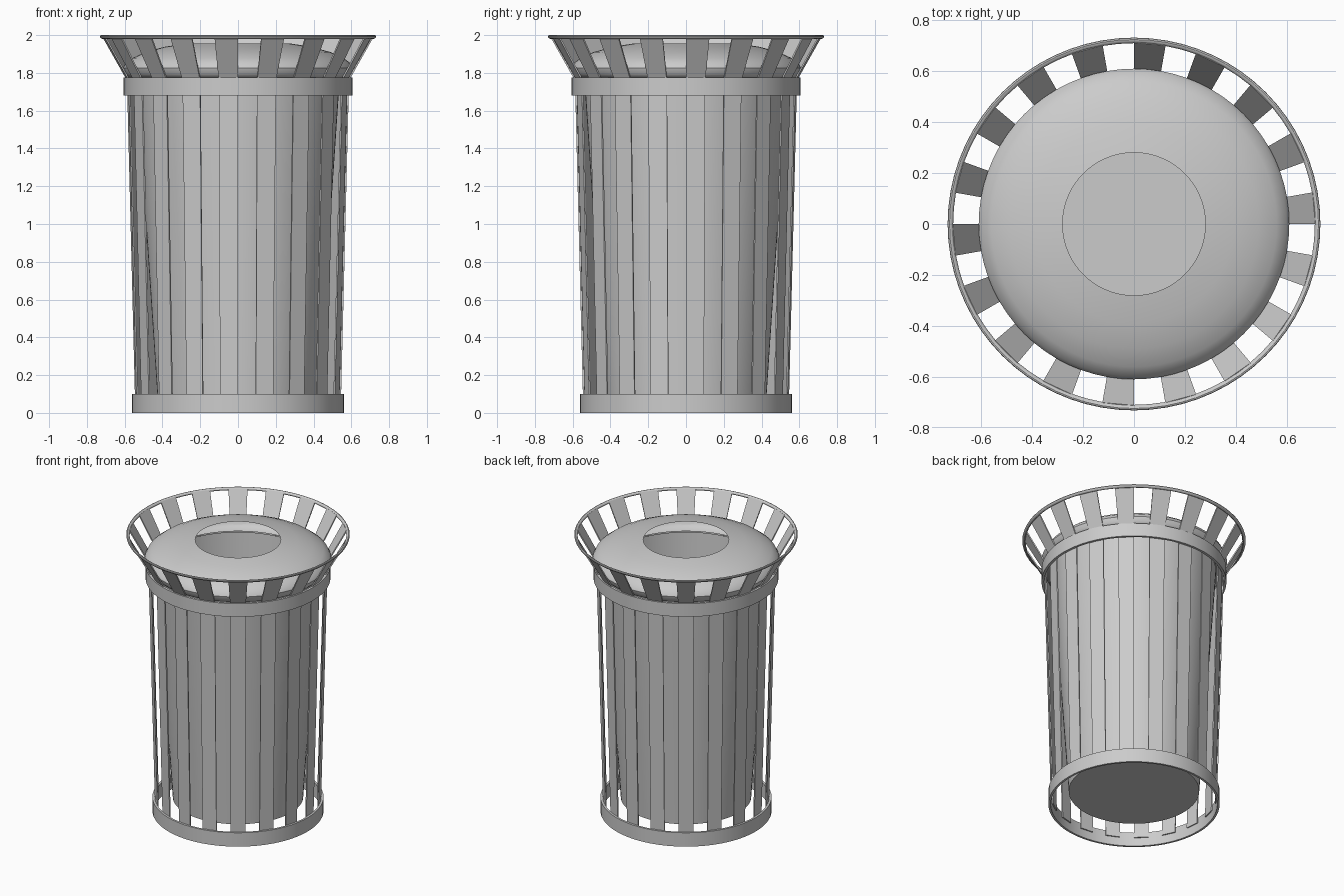
import bpy
import bmesh
from math import cos, sin, tau

cube = bpy.data.objects.get("Cube")
if cube:
    bpy.data.objects.remove(cube)

grey = bpy.data.materials.new("painted_grey_metal")
grey.use_nodes = True
COLOUR = (0.6, 0.6, 0.6, 1)
grey.diffuse_color = COLOUR
grey.node_tree.nodes["Principled BSDF"].inputs["Base Color"].default_value = COLOUR


def lathe(name, profile, segments=72, closed=False, floor=False, step=1,
          thickness=0, smooth=True):
    """Spin (radius, z) points; step=2 keeps every other segment."""
    bm = bmesh.new()
    rows = [[bm.verts.new((r * cos(tau * i / segments), r * sin(tau * i / segments), z))
             for i in range(segments)] for r, z in profile]
    pairs = list(zip(rows, rows[1:]))
    if closed:
        pairs.append((rows[-1], rows[0]))
    for low, high in pairs:
        for i in range(0, segments, step):
            k = (i + 1) % segments
            bm.faces.new((low[i], low[k], high[k], high[i]))
    if floor:
        bm.faces.new(rows[0][::-1])
    mesh = bpy.data.meshes.new(name)
    bm.to_mesh(mesh)
    bm.free()
    mesh.materials.append(grey)
    obj = bpy.data.objects.new(name, mesh)
    bpy.context.collection.objects.link(obj)
    if thickness:
        mod = obj.modifiers.new("thickness", "SOLIDIFY")
        mod.thickness = thickness
        mod.offset = -1
    if smooth:
        bpy.ops.object.select_all(action="DESELECT")
        obj.select_set(True)
        bpy.context.view_layer.objects.active = obj
        bpy.ops.object.shade_smooth_by_angle(angle=0.6)
    return obj


def band(name, inner, outer, bottom, top):
    return lathe(name, [(outer, bottom), (outer, top), (inner, top), (inner, bottom)],
                 closed=True)


# Flared slats: alternate strips of a tapered cage
lathe("slats", [(0.545, 0.06), (0.588, 1.76), (0.718, 1.99)], segments=36, step=2,
      thickness=0.008, smooth=False)

# Hoops holding the slats
band("base_hoop", 0.545, 0.56, 0, 0.1)
band("upper_hoop", 0.588, 0.605, 1.68, 1.775)

# Round wire rim
lathe("top_rim", [(0.72 + 0.011 * cos(tau * a / 10), 1.99 + 0.01 * sin(tau * (a + 0.5) / 10))
                  for a in range(10)], closed=True)

# Inner bin with closed floor
lathe("inner_bin", [(0.427, 0.1), (0.538, 1.76)], floor=True)

# Domed lid with open centre
lathe("lid", [(0.54, 1.765), (0.58, 1.775), (0.6, 1.795), (0.609, 1.825), (0.597, 1.85),
              (0.56, 1.878), (0.49, 1.91), (0.39, 1.938), (0.28, 1.955)])
